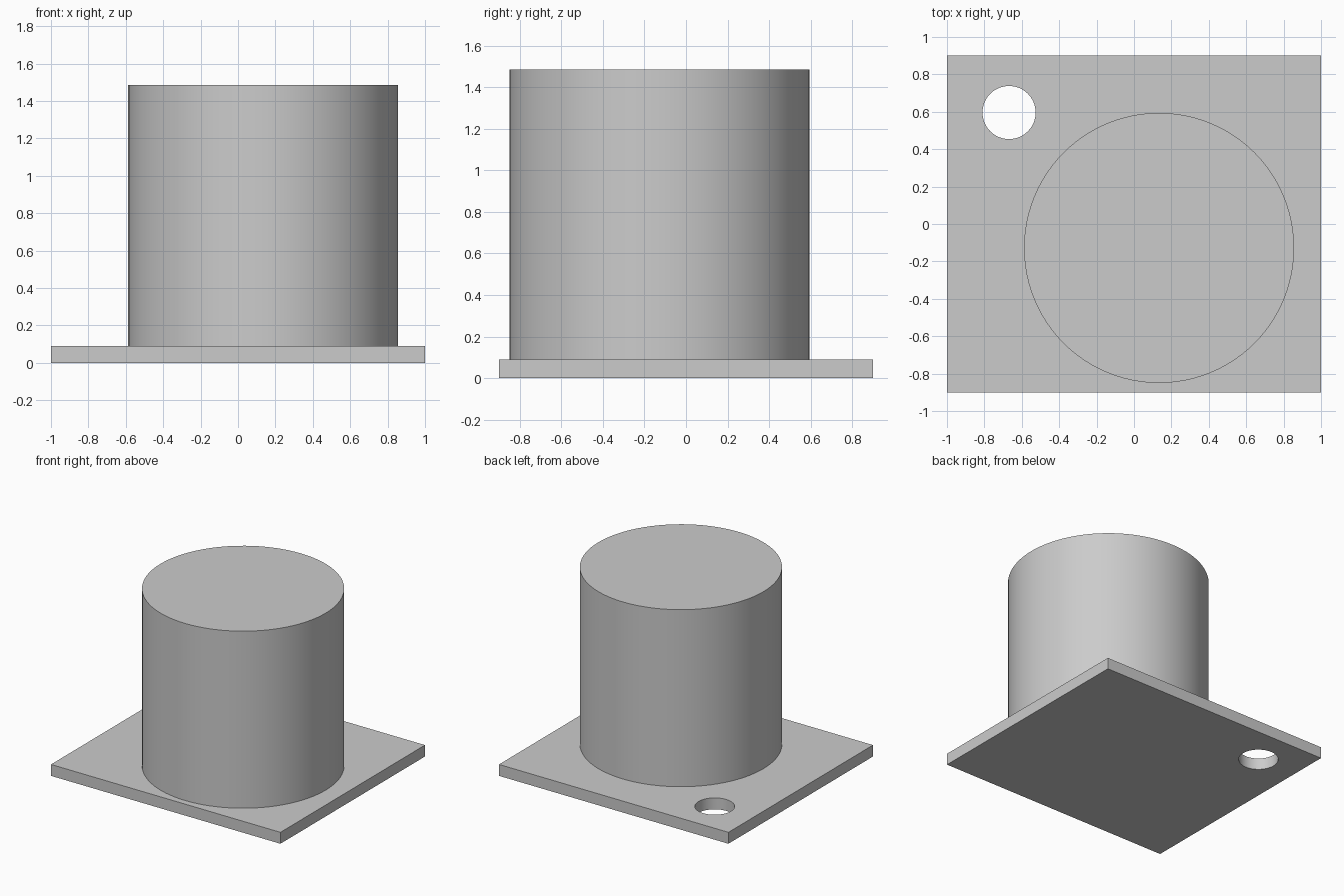
import bpy
from math import radians

cube = bpy.data.objects.get("Cube")
if cube:
    bpy.data.objects.remove(cube, do_unlink=True)

PLATE_TOP, TOTAL_HEIGHT = 0.09, 1.485

# Single grey finish
grey = bpy.data.materials.new("light_grey")
grey.use_nodes = True
colour = (0.6, 0.6, 0.6, 1)
grey.diffuse_color = colour
grey.node_tree.nodes["Principled BSDF"].inputs["Base Color"].default_value = colour


def cylinder(name, x, y, z0, z1, radius, sides):
    bpy.ops.mesh.primitive_cylinder_add(
        vertices=sides, radius=radius, depth=z1 - z0, location=(x, y, (z0 + z1) / 2))
    obj = bpy.context.object
    obj.name = name
    obj.data.materials.append(grey)
    return obj


def smooth(obj):
    bpy.ops.object.select_all(action="DESELECT")
    obj.select_set(True)
    bpy.context.view_layer.objects.active = obj
    bpy.ops.object.shade_smooth_by_angle(angle=radians(30))


# Base plate
bpy.ops.mesh.primitive_cube_add(size=1, location=(0, 0, PLATE_TOP / 2))
plate = bpy.context.object
plate.name = "base_plate"
plate.scale = (2, 1.8, PLATE_TOP)
bpy.ops.object.transform_apply(location=False, rotation=False, scale=True)
plate.data.materials.append(grey)

# Round through hole near the back right corner
cutter = cylinder("hole_cutter", -0.668, 0.596, -0.1, 0.2, 0.142, 64)
cut = plate.modifiers.new("hole", "BOOLEAN")
cut.operation = "DIFFERENCE"
cut.solver = "EXACT"
cut.object = cutter
bpy.ops.object.select_all(action="DESELECT")
plate.select_set(True)
bpy.context.view_layer.objects.active = plate
bpy.ops.object.modifier_apply(modifier=cut.name)
bpy.data.objects.remove(cutter, do_unlink=True)
smooth(plate)

# Upright drum standing on the plate
drum = cylinder("drum", 0.134, -0.128, PLATE_TOP, TOTAL_HEIGHT, 0.722, 96)
smooth(drum)
